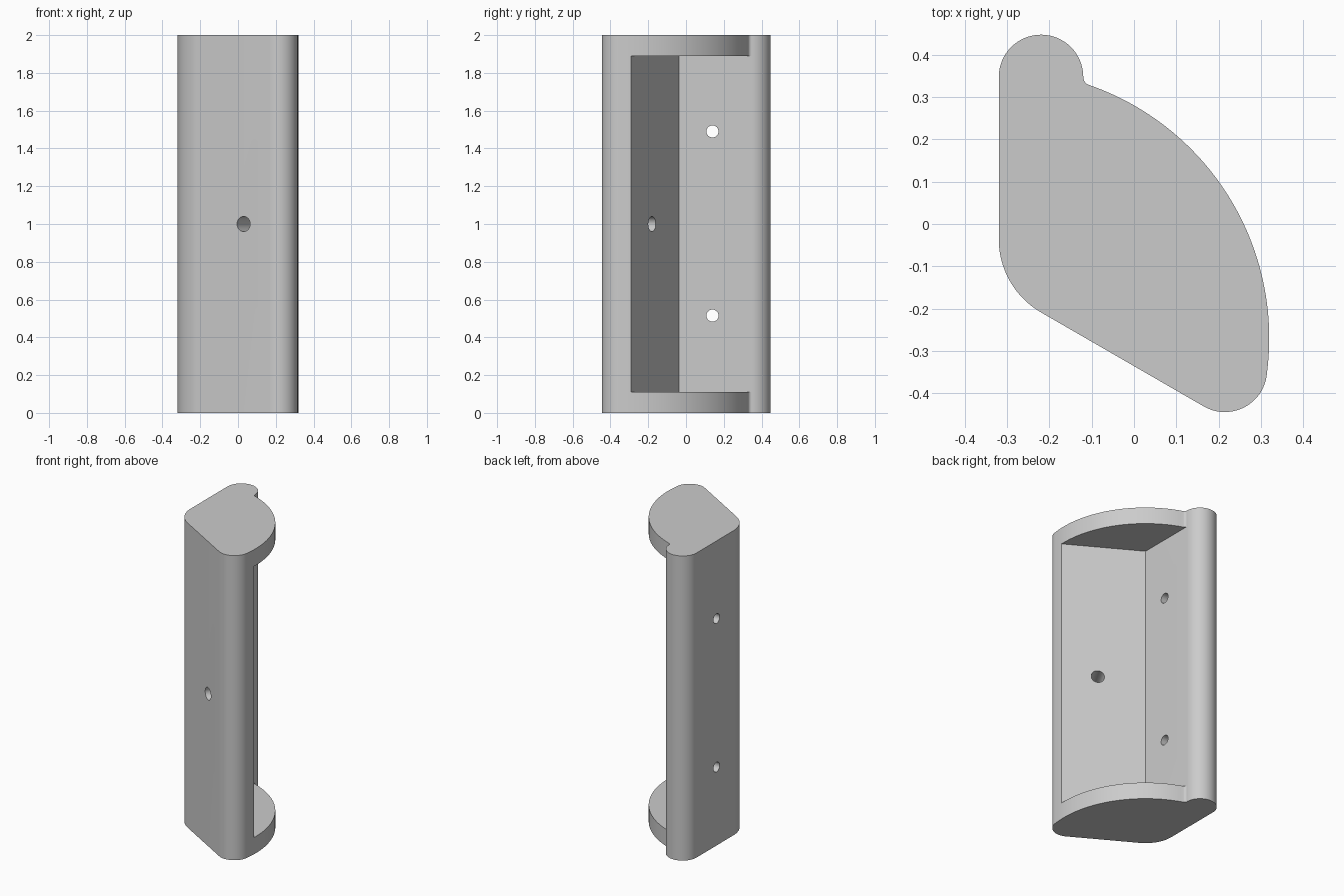
import bpy, bmesh
from math import radians, cos, sin, pi
from mathutils import Vector

cube = bpy.data.objects.get("Cube")
if cube:
    bpy.data.objects.remove(cube, do_unlink=True)

grey = bpy.data.materials.new("plain grey")
grey.use_nodes = True
colour = (0.6, 0.6, 0.6, 1)
grey.diffuse_color = colour
grey.node_tree.nodes["Principled BSDF"].inputs["Base Color"].default_value = colour


def arc(cx, cy, r, start, end, steps):
    """Points along an arc, angles in degrees."""
    angles = [radians(start + (end - start) * i / steps) for i in range(steps + 1)]
    return [(cx + r * cos(a), cy + r * sin(a)) for a in angles]


def prism(name, points, z0, z1):
    """Extrude a closed plan outline from z0 to z1."""
    bm = bmesh.new()
    face = bm.faces.new([bm.verts.new((x, y, z0)) for x, y in points])
    top = bmesh.ops.extrude_face_region(bm, geom=[face])["geom"]
    verts = [v for v in top if isinstance(v, bmesh.types.BMVert)]
    bmesh.ops.translate(bm, verts=verts, vec=(0, 0, z1 - z0))
    bmesh.ops.recalc_face_normals(bm, faces=bm.faces)
    mesh = bpy.data.meshes.new(name)
    bm.to_mesh(mesh)
    bm.free()
    obj = bpy.data.objects.new(name, mesh)
    bpy.context.collection.objects.link(obj)
    obj.data.materials.append(grey)
    return obj


def drill(name, centre, axis, radius):
    """Cylinder cutter along an axis."""
    bpy.ops.mesh.primitive_cylinder_add(vertices=48, radius=radius, depth=0.5, location=centre)
    obj = bpy.context.object
    obj.name = name
    obj.rotation_euler = Vector(axis).to_track_quat("Z", "Y").to_euler()
    obj.data.materials.append(grey)
    return obj


# Plan outline: rounded back rib, rounded corner, front lip, big curved flank
outline = (
    arc(-0.22, 0.348, 0.1, 0, 180, 32)
    + arc(-0.12, -0.036, 0.2, 180, 240, 20)
    + arc(0.215, -0.345, 0.1, 240, 352, 24)
    + arc(-0.314, -0.27, 0.634, -7, 71, 48)
    + arc(-0.1, 0.348, 0.02, 240, 181, 8)
)
housing = prism("housing", outline, 0, 2)

# Open recess between the two end plates
recess = prism(
    "recess_cutter",
    [(-0.1201, -0.036), (0.5, -0.394), (0.5, 0.352), (-0.1201, 0.352)],
    0.11, 1.89,
)

# Screw holes in the side wall and one hole square to the slanted wall
cutters = [recess]
for z in (0.515, 1.49):
    cutters.append(drill("screw_hole_cutter", (-0.22, 0.14, z), (1, 0, 0), 0.032))
cutters.append(drill("front_hole_cutter", (0.08, -0.266, 1), (cos(pi / 3), sin(pi / 3), 0), 0.04))

for cutter in cutters:
    cutter.hide_render = True
    cutter.hide_viewport = False
    cut = housing.modifiers.new(cutter.name, "BOOLEAN")
    cut.operation = "DIFFERENCE"
    cut.solver = "EXACT"
    cut.object = cutter

# Apply the cuts and remove the cutters
bpy.ops.object.select_all(action="DESELECT")
housing.select_set(True)
bpy.context.view_layer.objects.active = housing
for name in [m.name for m in housing.modifiers]:
    bpy.ops.object.modifier_apply(modifier=name)
for cutter in cutters:
    bpy.data.objects.remove(cutter, do_unlink=True)
bpy.ops.object.shade_smooth_by_angle(angle=radians(30))
